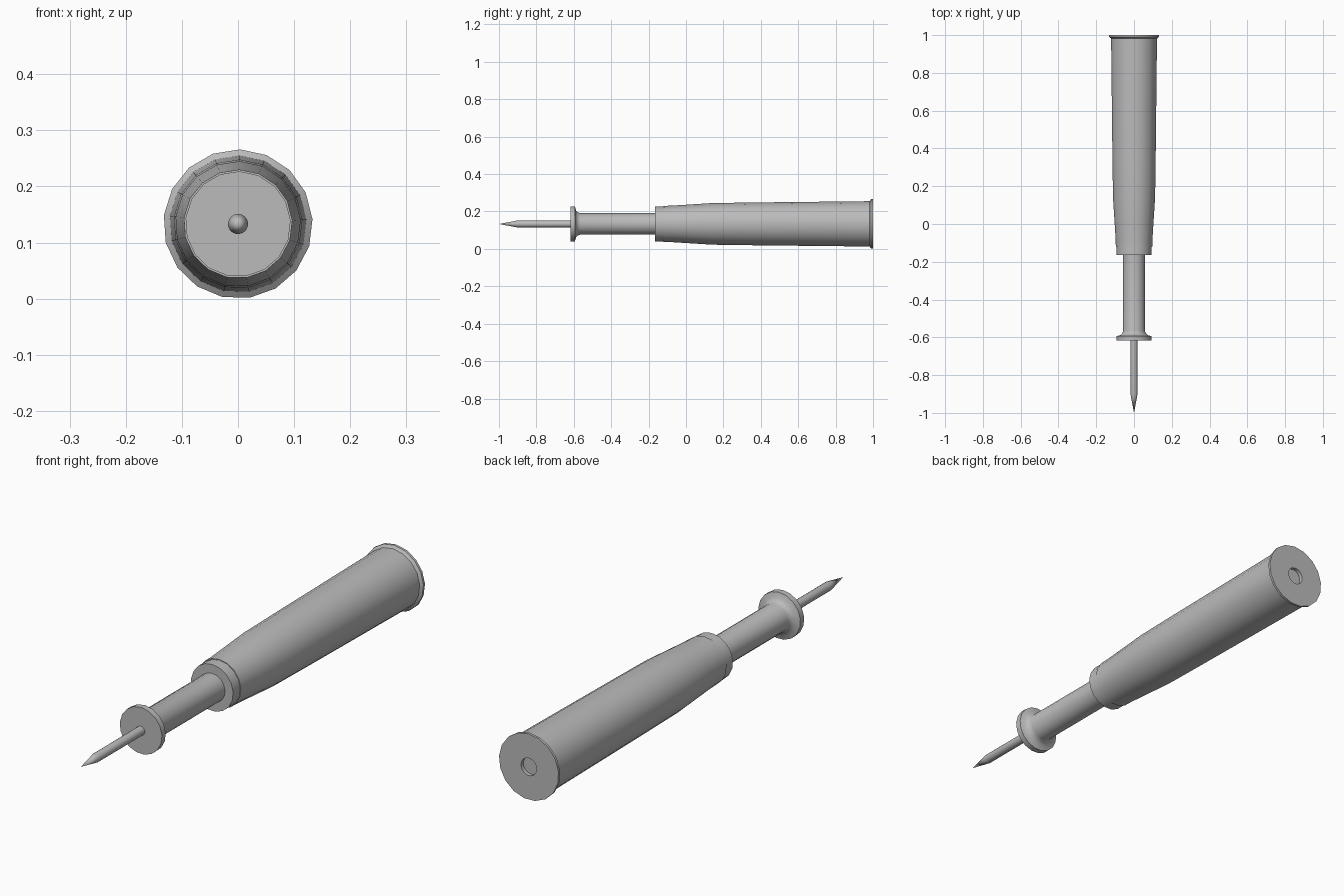
import bpy, bmesh, math

cube = bpy.data.objects.get("Cube")
if cube:
    bpy.data.objects.remove(cube)

AXIS_Z = 0.133
SIDES = 17

grey = bpy.data.materials.new("plain grey")
grey.use_nodes = True
COLOUR = (0.5, 0.5, 0.5, 1)
grey.diffuse_color = COLOUR
grey.node_tree.nodes["Principled BSDF"].inputs["Base Color"].default_value = COLOUR


def lathe(name, profile, sides=SIDES):
    """Turn (y, radius) points around the long axis; zero radius closes an end."""
    bm = bmesh.new()
    rings = []
    for y, r in profile:
        if r == 0:
            rings.append([bm.verts.new((0, y, AXIS_Z))] * sides)
            continue
        ring = []
        for i in range(sides):
            a = math.radians(88.5) + math.tau * i / sides
            ring.append(bm.verts.new((r * math.cos(a), y, AXIS_Z + r * math.sin(a))))
        rings.append(ring)
    for lower, upper in zip(rings, rings[1:]):
        for i in range(sides):
            j = (i + 1) % sides
            corners = dict.fromkeys((lower[i], lower[j], upper[j], upper[i]))
            bm.faces.new(list(corners))
    bmesh.ops.recalc_face_normals(bm, faces=bm.faces)
    mesh = bpy.data.meshes.new(name)
    bm.to_mesh(mesh)
    bm.free()
    mesh.materials.append(grey)
    obj = bpy.data.objects.new(name, mesh)
    bpy.context.collection.objects.link(obj)
    bpy.ops.object.select_all(action='DESELECT')
    obj.select_set(True)
    bpy.context.view_layer.objects.active = obj
    bpy.ops.object.shade_smooth_by_angle(angle=math.radians(30))
    return obj


# Casing with a tapered neck, a rear rim and a recessed primer
lathe("casing", [
    (-0.12, 0), (-0.12, 0.097), (-0.08, 0.098), (0.0, 0.103), (0.14, 0.112),
    (0.35, 0.115), (0.982, 0.122), (0.99, 0.133), (1.0, 0.133),
    (1.0, 0.035), (0.985, 0.035), (0.985, 0)])

# Collar round the mouth of the casing
lathe("mouth_collar", [
    (-0.11, 0), (-0.11, 0.094), (-0.165, 0.094), (-0.165, 0)])

# Shaft with a flared flange at its front end
lathe("shaft_and_flange", [
    (-0.15, 0), (-0.15, 0.058), (-0.565, 0.058), (-0.578, 0.062),
    (-0.588, 0.072), (-0.594, 0.094), (-0.618, 0.094), (-0.618, 0)])

# Thin rod with a pointed tip
lathe("rod", [
    (-0.61, 0), (-0.61, 0.018), (-0.905, 0.018), (-1.0, 0)])
